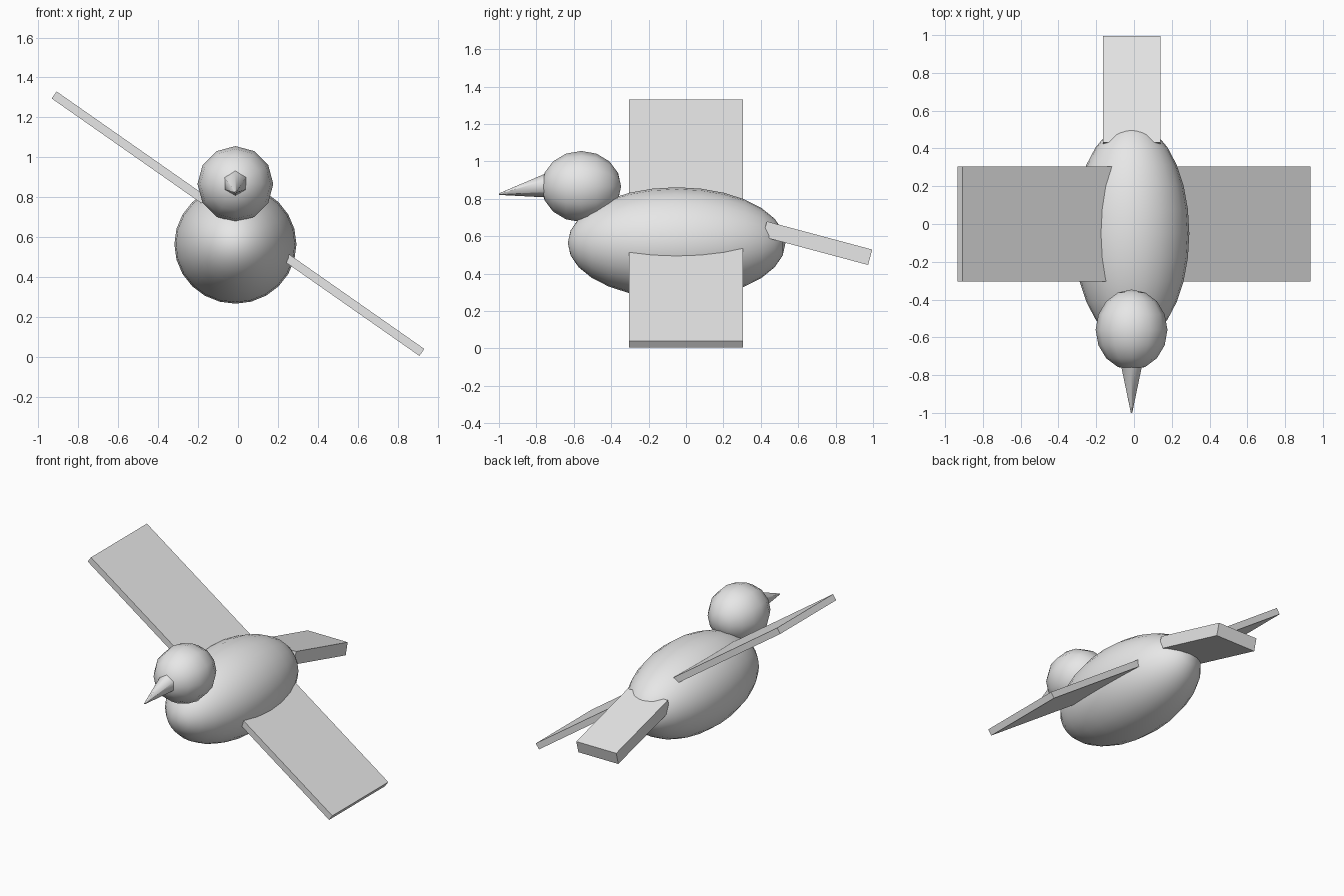
import bpy
import math
from mathutils import Vector

cube = bpy.data.objects.get("Cube")
if cube:
    bpy.data.objects.remove(cube, do_unlink=True)

GREY = (0.8, 0.8, 0.8, 1.0)
grey = bpy.data.materials.new("light_grey")
grey.use_nodes = True
grey.diffuse_color = GREY
for node in grey.node_tree.nodes:
    if node.type == "BSDF_PRINCIPLED":
        node.inputs["Base Color"].default_value = GREY


def finish(name, smooth=False):
    """Name the new primitive, colour it and set its shading."""
    obj = bpy.context.object
    obj.name = name
    obj.data.materials.append(grey)
    if smooth:
        bpy.ops.object.shade_smooth()
    else:
        bpy.ops.object.shade_flat()
    return obj


def ellipsoid(name, centre, radii, segments, rings):
    """Smooth ball with its poles along y; radii are x, y, z."""
    bpy.ops.mesh.primitive_uv_sphere_add(segments=segments, ring_count=rings,
                                         radius=1, location=centre,
                                         rotation=(math.pi / 2, 0, 0))
    bpy.context.object.scale = (radii[0], radii[2], radii[1])
    return finish(name, smooth=True)


def plank(name, centre, size, rotation):
    """Flat rectangular board."""
    bpy.ops.mesh.primitive_cube_add(size=1, location=centre, rotation=rotation)
    bpy.context.object.scale = size
    return finish(name)


# Rounded body and head
ellipsoid("body", (-0.013, -0.05, 0.564), (0.306, 0.582, 0.298), 24, 14)
ellipsoid("head", (-0.013, -0.56, 0.866), (0.19, 0.213, 0.19), 12, 8)

# Six-sided beak, drooping slightly towards the tip
base, tip = Vector((-0.013, -0.745, 0.87)), Vector((-0.013, -1.0, 0.825))
axis = tip - base
bpy.ops.mesh.primitive_cone_add(vertices=6, radius1=0.064, radius2=0.004,
                                depth=axis.length, location=(base + tip) / 2,
                                rotation=axis.to_track_quat("Z", "Y").to_euler())
beak = finish("beak", smooth=True)
bpy.ops.object.shade_smooth_by_angle(angle=math.radians(65))

# One banked board makes both wings
plank("wings", (0, 0, 0.667), (2.25, 0.61, 0.043), (0, math.radians(35), 0))

# Tail board sloping down behind the body
plank("tail", (-0.012, 0.703, 0.563), (0.305, 0.583, 0.085),
      (math.radians(-15), 0, 0))
